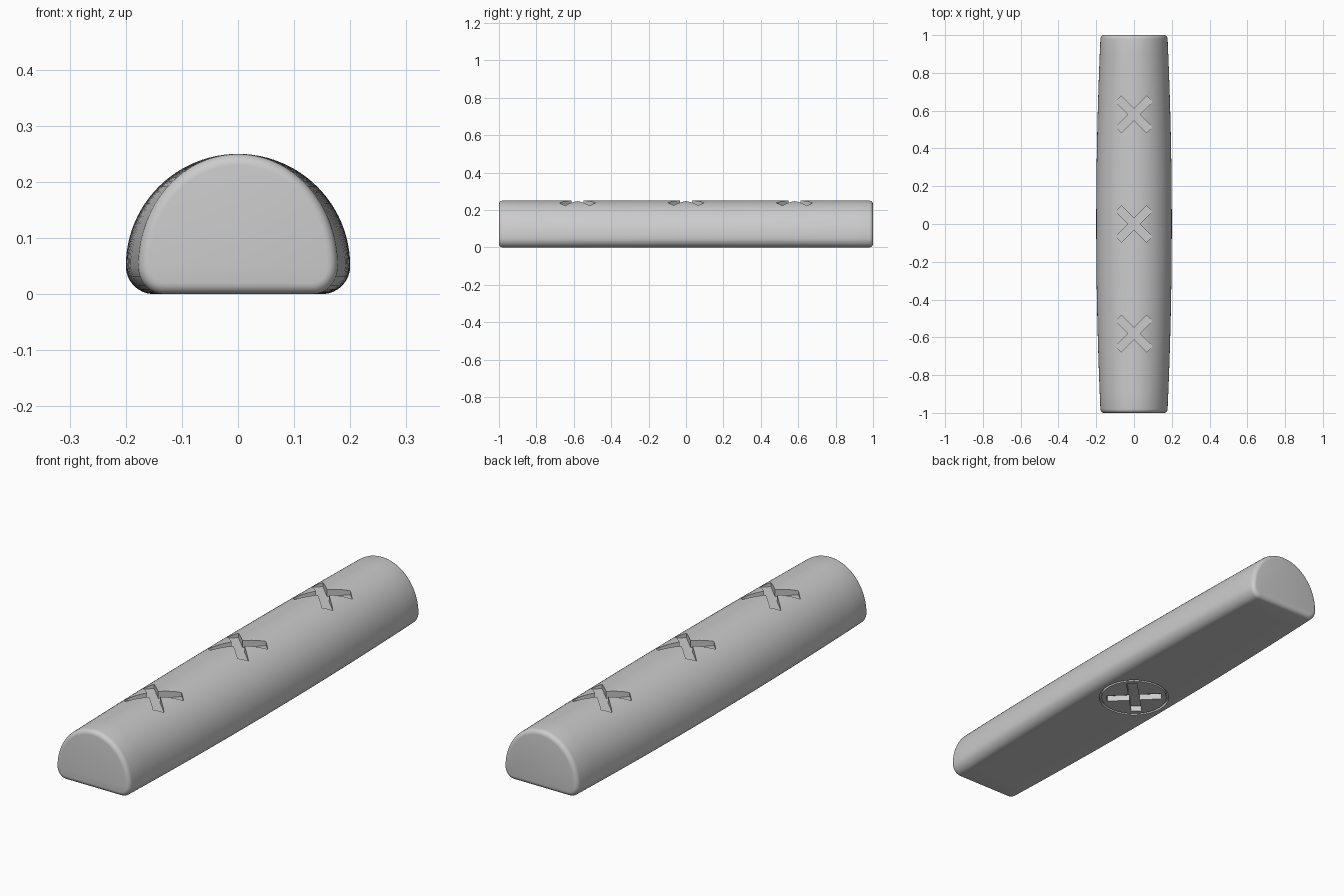
import bpy, bmesh
from math import sin, cos, pi, sqrt

if "Cube" in bpy.data.objects:
    bpy.data.objects.remove(bpy.data.objects["Cube"])

HALF, R_TOP, R_LOW, EDGE = 1.0, 0.2, 0.05, 0.02


def section(y, inset):
    # domed cross-section with rounded lower corners, narrowing towards the ends
    s = (0.2 - 0.023 * y * y) / 0.2
    pts = []
    for i in range(49):
        a = pi * i / 48
        pts.append(((R_TOP - inset) * cos(a), 0.05 + (R_TOP - inset) * sin(a)))
    r = R_LOW - inset
    for cx, start in ((-0.15, pi), (0.15, 1.5 * pi)):
        for i in range(9):
            if (cx < 0 and i == 0) or (cx > 0 and i == 8):
                continue
            a = start + pi / 2 * i / 8
            pts.append((cx + r * cos(a), 0.05 + r * sin(a)))
    return [(x * s, y, z) for x, z in pts]


def make_object(name, bm):
    bmesh.ops.recalc_face_normals(bm, faces=bm.faces)
    me = bpy.data.meshes.new(name)
    bm.to_mesh(me)
    bm.free()
    ob = bpy.data.objects.new(name, me)
    bpy.context.collection.objects.link(ob)
    return ob


def prism(name, outer, z0, z1, inner=None):
    # vertical cutter from an outline, with an optional hole
    bm = bmesh.new()
    n = len(outer)
    lists = [outer] + ([inner] if inner else [])
    rings = [[[bm.verts.new((x, y, z)) for x, y in pts] for z in (z0, z1)] for pts in lists]
    for lo, hi in rings:
        for i in range(n):
            j = (i + 1) % n
            bm.faces.new((lo[i], lo[j], hi[j], hi[i]))
    for k in (0, 1):
        if inner:
            a, b = rings[0][k], rings[1][k]
            for i in range(n):
                j = (i + 1) % n
                bm.faces.new((a[i], a[j], b[j], b[i]))
        else:
            bm.faces.new(rings[0][k])
    return make_object(name, bm)


def cross(cy):
    # diagonal cross outline
    w, l = 0.022, 0.116
    base = [(l, -w), (l, w), (w, w)]
    pts = []
    for k in range(4):
        a = pi / 4 + k * pi / 2
        pts += [(x * cos(a) - y * sin(a), cy + x * sin(a) + y * cos(a)) for x, y in base]
    return pts


def circle(r):
    return [(r * cos(2 * pi * i / 64), r * sin(2 * pi * i / 64)) for i in range(64)]


# Domed bar, lofted along y with rounded end edges
fillet = [(HALF - EDGE + EDGE * sin(pi / 2 * i / 5), EDGE * (1 - cos(pi / 2 * i / 5))) for i in range(6)]
stations = [(-y, d) for y, d in reversed(fillet)]
stations += [(-0.98 + 1.96 * i / 24, 0) for i in range(1, 24)] + fillet
bm = bmesh.new()
loops = [[bm.verts.new(p) for p in section(y, d)] for y, d in stations]
for a, b in zip(loops, loops[1:]):
    for i in range(len(a)):
        j = (i + 1) % len(a)
        bm.faces.new((a[i], a[j], b[j], b[i]))
bm.faces.new(loops[0])
bm.faces.new(loops[-1])
bar = make_object("bar", bm)

# Cross notches on top, cross and ring grooves underneath
cutters = [prism("top_cross_cutter", cross(y), 0.22, 0.3) for y in (-0.58, 0, 0.58)]
cutters.append(prism("base_cross_cutter", cross(0), -0.05, 0.025))
cutters.append(prism("base_ring_cutter", circle(0.148), -0.05, 0.012, circle(0.138)))

bpy.context.view_layer.objects.active = bar
bar.select_set(True)
for c in cutters:
    c.hide_render = True
    m = bar.modifiers.new("cut", 'BOOLEAN')
    m.operation = 'DIFFERENCE'
    m.solver = 'EXACT'
    m.object = c
    bpy.ops.object.modifier_apply(modifier=m.name)
for c in cutters:
    bpy.data.objects.remove(c)

bpy.ops.object.shade_smooth_by_angle(angle=pi / 6)
